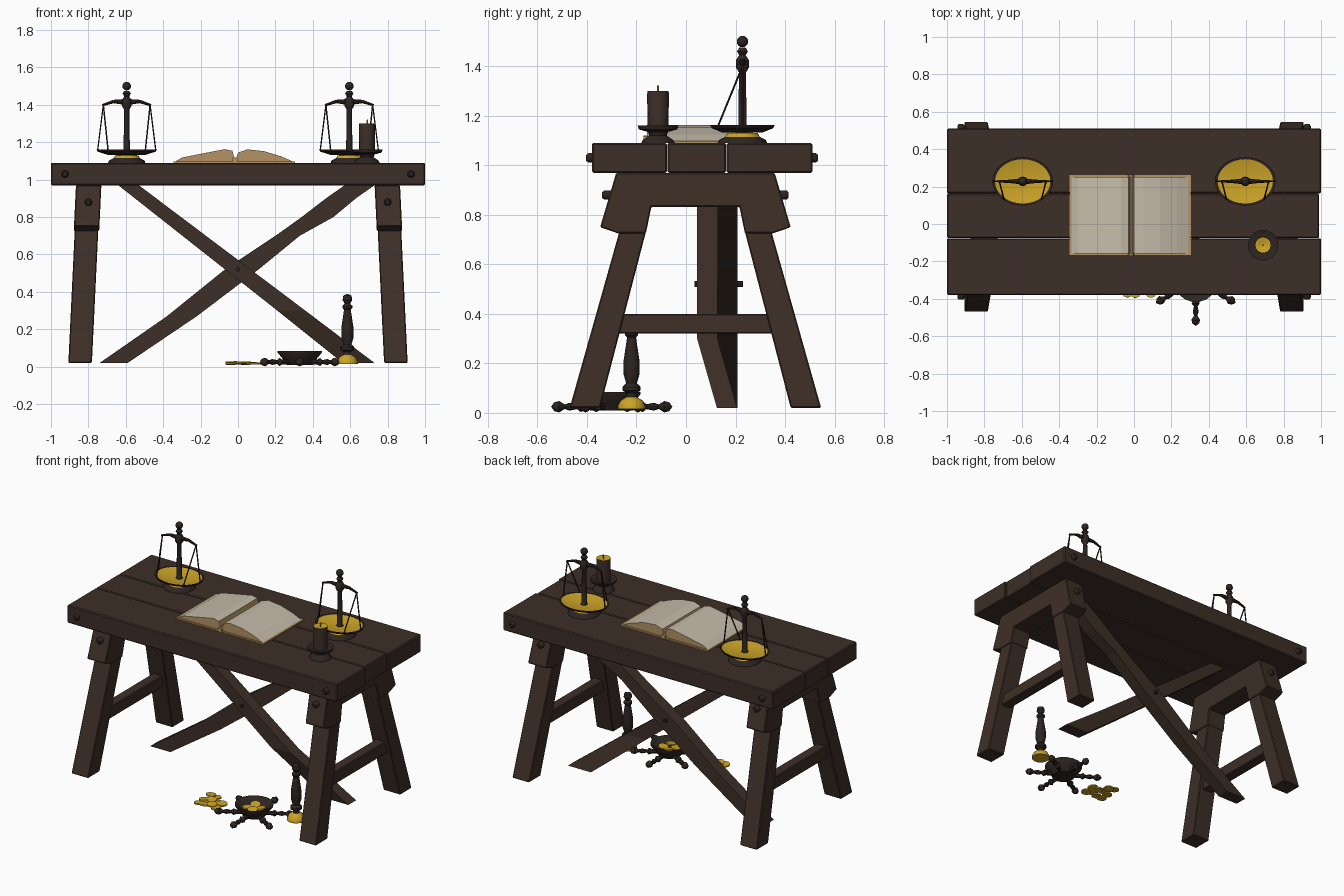
import bpy, bmesh, math, random
from mathutils import Vector

cube = bpy.data.objects.get("Cube")
if cube:
    bpy.data.objects.remove(cube)
random.seed(4)


def material(name, rgb):
    m = bpy.data.materials.new(name)
    m.use_nodes = True
    m.diffuse_color = (*rgb, 1)
    m.node_tree.nodes["Principled BSDF"].inputs["Base Color"].default_value = (*rgb, 1)
    return m


wood = material("dark_wood", (.047, .028, .020))
iron = material("dark_iron", (.026, .018, .015))
gold = material("gold", (.60, .37, .02))
page = material("page", (.56, .50, .40))
tan = material("tan_leather", (.46, .29, .13))


def finish(name, bm, mats, smooth=False, bevel=0):
    bmesh.ops.recalc_face_normals(bm, faces=bm.faces)
    me = bpy.data.meshes.new(name)
    bm.to_mesh(me)
    bm.free()
    for m in mats:
        me.materials.append(m)
    ob = bpy.data.objects.new(name, me)
    bpy.context.collection.objects.link(ob)
    if bevel:
        b = ob.modifiers.new("worn_edges", 'BEVEL')
        b.width, b.segments = bevel, 1
    if smooth:
        bpy.ops.object.select_all(action='DESELECT')
        ob.select_set(True)
        bpy.context.view_layer.objects.active = ob
        bpy.ops.object.shade_smooth_by_angle(angle=math.radians(40))
    return ob


def loft(name, rings, mats, bevel=0):
    """Skin a list of closed rings and cap both ends."""
    bm = bmesh.new()
    rows = [[bm.verts.new(p) for p in ring] for ring in rings]
    n = len(rows[0])
    for a, b in zip(rows, rows[1:]):
        for i in range(n):
            bm.faces.new((a[i], a[(i + 1) % n], b[(i + 1) % n], b[i]))
    bm.faces.new(rows[0])
    bm.faces.new(rows[-1])
    return finish(name, bm, mats, bevel=bevel)


def box(name, x, y, z, mat, bevel=0):
    ring = [(x[0], y[0]), (x[1], y[0]), (x[1], y[1]), (x[0], y[1])]
    return loft(name, [[(*p, h) for p in ring] for h in z], [mat], bevel)


def lathe(name, profile, loc, mats, bands=(), segs=20, squash=1, axis='Z'):
    """Revolve (radius, height) points; faces in the listed bands use the second colour."""
    bm = bmesh.new()
    rows = []
    for r, h in profile:
        angles = [math.tau * i / segs for i in range(segs)]
        rows.append([bm.verts.new((r * math.cos(a), r * squash * math.sin(a), h)) for a in angles])
    for k, (a, b) in enumerate(zip(rows, rows[1:])):
        for i in range(segs):
            j = (i + 1) % segs
            f = bm.faces.new((a[i], a[j], b[j], b[i]))
            f.material_index = int(k in bands)
    bmesh.ops.remove_doubles(bm, verts=bm.verts, dist=1e-5)
    ob = finish(name, bm, mats, smooth=True)
    ob.location = loc
    if axis != 'Z':
        ob.rotation_euler = Vector(axis).to_track_quat('Z', 'Y').to_euler()
    return ob


def rod(name, a, b, r, mat, r2=None, segs=6):
    a, b = Vector(a), Vector(b)
    end = r if r2 is None else r2
    length = (b - a).length
    return lathe(name, [(0, 0), (r, 0), (end, length), (0, length)], a, [mat], segs=segs, axis=b - a)


def ball(name, loc, r, mat, steps=8):
    pts = [(r * math.sin(math.pi * i / steps), -r * math.cos(math.pi * i / steps)) for i in range(steps + 1)]
    return lathe(name, pts, loc, [mat], segs=12)


# Table top planks
for i, (y0, y1, x1) in enumerate([(-.38, -.077, 1), (-.075, .162, .99), (.164, .51, 1)]):
    box(f"top_plank_{i}", (-1, x1), (y0, y1), (.97, 1.09), wood, .006)

# Trestles: profiles are half outlines mirrored about the middle of the frame
MID = .038
cap_half = [(.32, .97), (.385, .75), (.312, .725), (.2, .725), (.178, .832)]
leg_half = [(.305, .74), (.508, .02), (.385, .02), (.195, .75)]


def trestle_part(name, pts, side, half):
    rings = [[(side * (.845 - .048 * z + dx), MID + y, z) for y, z in pts] for dx in (-half, half)]
    return loft(name, rings, [wood], .005)


for side, label in ((1, "left"), (-1, "right")):
    cap = cap_half + [(-y, z) for y, z in reversed(cap_half)]
    trestle_part(f"{label}_trestle_cap", cap, side, .068)
    trestle_part(f"{label}_stretcher", [(-.32, .32), (.32, .32), (.3, .40), (-.3, .40)], side, .035)
    for sy, end in ((-1, "front"), (1, "back")):
        trestle_part(f"{label}_{end}_leg", [(sy * y, z) for y, z in leg_half], side, .063)
        # Bolt heads on the legs and top edge
        for x, y, z in ((.80, MID + sy * .355, .88), (.925, .065 + sy * .447, 1.03)):
            lathe(f"{label}_{end}_bolt", [(.02, -.02), (.02, .012), (.012, .022), (0, .022)],
                  (side * x, y, z), [iron], segs=10, axis=(0, sy, 0))


# Crossed braces: sections of left x, right x, height, front y
def brace(name, sections, depth):
    return loft(name, [[(a, y, z), (b, y, z), (b, y + depth, z), (a, y + depth, z)]
                       for a, b, z, y in sections], [wood])


brace("front_brace", [(.56, .73, .02, .125), (.21, .36, .3, .045), (-.64, -.53, .97, .045)], .082)
brace("back_brace", [(-.74, -.59, .02, .127), (-.38, -.22, .27, .127), (-.07, .11, .52, .127),
                     (.2, .33, .7, .127), (.34, .51, .8, .127), (.47, .63, .9, .127),
                     (.57, .73, .97, .127)], .082)
rod("brace_pin", (0, .035, .52), (0, .23, .52), .012, iron, segs=8)

# Weighing scales
for sx, label in ((1, "left"), (-1, "right")):
    cx, cy = sx * .595, .228

    def at(x, y, z):
        return (cx + x, cy + y, z)

    lathe(f"{label}_scale_base", [(0, 0), (.1, 0), (.095, .012), (.07, .025), (.062, .04), (0, .045)],
          at(0, 0, 1.09), [iron, gold], bands=(3, 4), segs=24)
    lathe(f"{label}_scale_pan", [(0, 0), (.1, 0), (.155, .018), (.162, .03), (.148, .028), (.1, .018), (0, .014)],
          at(0, 0, 1.132), [iron, gold], bands=(4, 5), segs=32, squash=.8)
    lathe(f"{label}_scale_post", [(.03, 0), (.017, .02), (.014, .24), (.026, .26), (.026, .29), (.013, .31),
                                  (.022, .325), (.013, .34), (0, .34)], at(0, 0, 1.135), [iron], segs=12)
    ball(f"{label}_scale_finial", at(0, 0, 1.5), .023, iron)
    for s in (-1, 1):
        rod(f"{label}_scale_arm", at(0, 0, 1.415), at(s * .07, 0, 1.418), .017, iron, .009, 8)
        rod(f"{label}_scale_arm_tip", at(s * .07, 0, 1.418), at(s * .13, 0, 1.398), .009, iron, .006, 8)
        for px, py in ((.155, 0), (.1, -.098)):
            rod(f"{label}_scale_chain", at(s * .125, 0, 1.4), at(s * px, py, 1.16), .004, iron)

# Open book
box("book_cover", (-.345, .305), (-.167, .262), (1.09, 1.098), tan)
left_pages = [(-.335, 1.097), (-.3, 1.118), (-.18, 1.142), (-.07, 1.163), (-.03, 1.155), (-.015, 1.097)]
right_pages = [(-.015, 1.097), (.0, 1.145), (.05, 1.162), (.14, 1.152), (.23, 1.125), (.293, 1.097)]
for label, pts in (("right", left_pages), ("left", right_pages)):
    ob = loft(f"{label}_pages", [[(x, y, z) for x, z in pts] for y in (-.157, .25)], [tan, page])
    for f in ob.data.polygons:
        f.material_index = int(f.normal.z > .3)
rod("book_spine", (-.016, -.172, 1.105), (-.016, .265, 1.105), .015, tan, segs=8)

# Candle in its holder
candle = (.69, -.113, 1.09)
lathe("candle_holder", [(0, 0), (.068, 0), (.062, .012), (.035, .03), (.04, .045), (.078, .055), (.082, .07),
                        (.07, .068), (.04, .06), (0, .06)], candle, [iron])
lathe("candle", [(.042, .055), (.044, .19), (.043, .21), (.036, .21), (.02, .203), (0, .203)],
      candle, [wood, gold], bands=(2, 3, 4), segs=16)
rod("candle_wick", (.69, -.113, 1.29), (.692, -.113, 1.322), .004, gold)

# Candlestick on the floor
lathe("candlestick", [(0, 0), (.056, 0), (.056, .012), (.045, .035), (.02, .05), (.02, .065), (.036, .075),
                      (.036, .09), (.022, .105), (.032, .14), (.033, .19), (.018, .29), (.027, .30), (.027, .31),
                      (.014, .322), (.026, .342), (.022, .365), (0, .375)],
      (.585, -.22, .015), [iron, gold], bands=(0, 1, 2, 3), segs=16)

# Spoked wheel with a dish
wheel = Vector((.33, -.3, .025))
lathe("wheel_dish", [(0, -.015), (.07, -.015), (.085, .01), (.118, .05), (.118, .06), (.105, .058), (.07, .025),
                     (0, .02)], wheel, [iron], segs=18)
for k in range(6):
    a = math.radians(30 + 60 * k)
    d = Vector((math.cos(a), math.sin(a), 0))
    lathe("wheel_spoke", [(.014, .05), (.014, .11), (.022, .125), (.01, .14), (.016, .17), (.009, .19),
                          (.023, .212), (.018, .232), (0, .245)], wheel, [iron], segs=8, axis=d)


# Scattered coins
def coin(x, y, z, tilt):
    ob = lathe("coin", [(0, 0), (.032, 0), (.032, .008), (0, .008)], (x, y, z), [gold], segs=14)
    ob.rotation_euler = (random.uniform(-tilt, tilt), random.uniform(-tilt, tilt), 0)


for k in range(10):
    coin(-.035 + .042 * (k % 4), -.355 + .055 * (k // 4) + random.uniform(-.012, .012), .012 + .003 * (k % 3), .12)
for k in range(4):
    a = math.tau * k / 4 + .4
    coin(wheel.x + .04 * math.cos(a), wheel.y + .04 * math.sin(a), .054 + .004 * (k % 2), .2)
